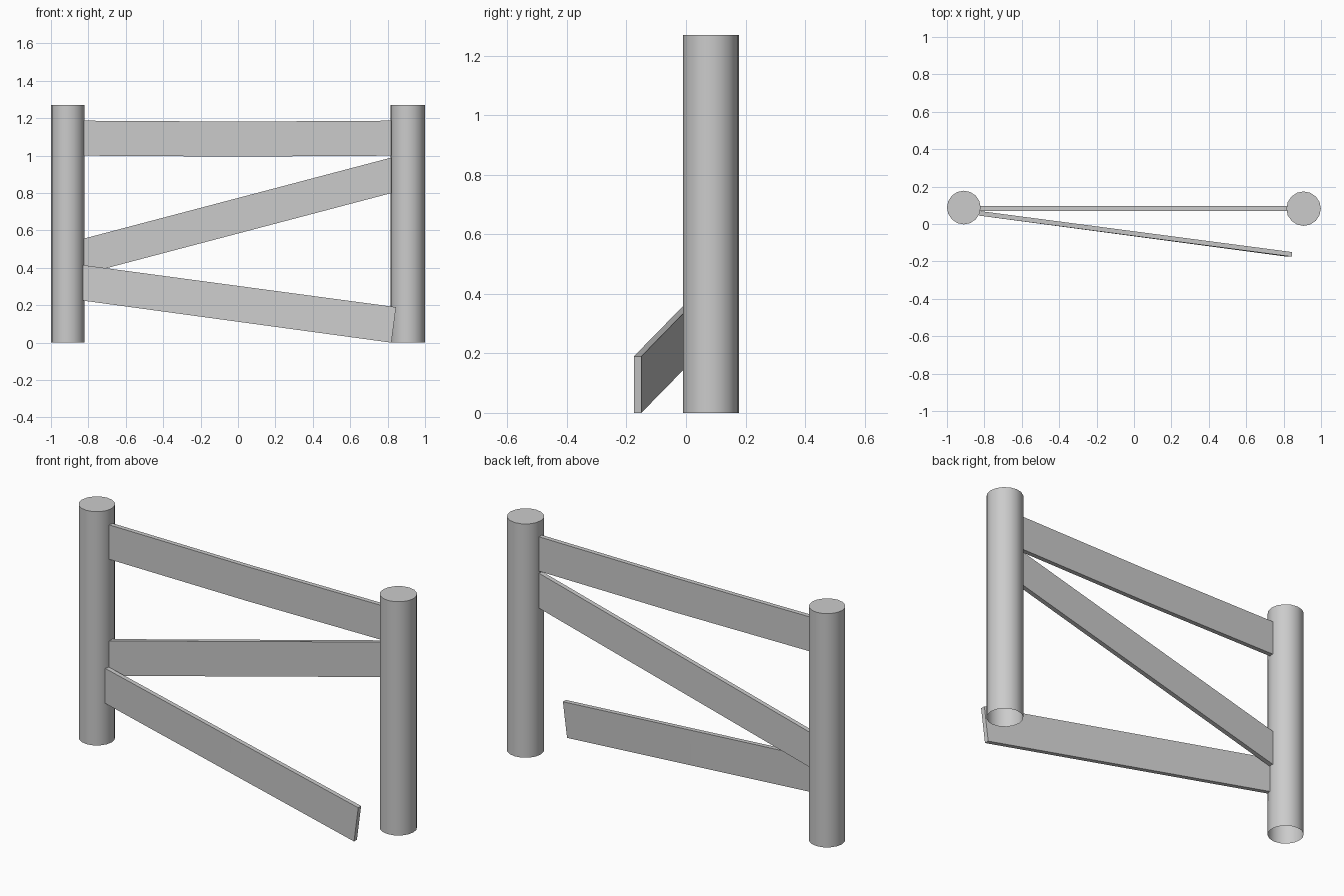
import bpy
import bmesh
from math import radians
from mathutils import Matrix, Vector

cube = bpy.data.objects.get("Cube")
if cube:
    bpy.data.objects.remove(cube, do_unlink=True)

# Single weathered grey colour
GREY = (0.6, 0.6, 0.6, 1.0)
grey = bpy.data.materials.new("light_grey")
grey.use_nodes = True
grey.diffuse_color = GREY
grey.node_tree.nodes["Principled BSDF"].inputs["Base Color"].default_value = GREY

POST_HEIGHT = 1.27
PLANK_THICKNESS = 0.025


def finish(bm, name, smooth=False):
    bmesh.ops.recalc_face_normals(bm, faces=bm.faces)
    mesh = bpy.data.meshes.new(name)
    bm.to_mesh(mesh)
    bm.free()
    mesh.materials.append(grey)
    obj = bpy.data.objects.new(name, mesh)
    bpy.context.collection.objects.link(obj)
    if smooth:
        bpy.ops.object.select_all(action="DESELECT")
        obj.select_set(True)
        bpy.context.view_layer.objects.active = obj
        bpy.ops.object.shade_smooth_by_angle(angle=radians(40))
    return obj


def post(name, x, y, radius):
    """Round post with a closed top and an open foot."""
    bm = bmesh.new()
    bmesh.ops.create_cone(bm, cap_ends=True, segments=16, radius1=radius,
                          radius2=radius, depth=POST_HEIGHT,
                          matrix=Matrix.Translation((x, y, POST_HEIGHT / 2)))
    bm.normal_update()
    foot = [f for f in bm.faces if f.normal.z < -0.9]
    bmesh.ops.delete(bm, geom=foot, context="FACES_ONLY")
    return finish(bm, name, smooth=True)


def plank(name, corners, sag=0.0):
    """Board from its front outline: left bottom, left top, right top, right bottom."""
    lb, lt, rt, rb = (Vector(c) for c in corners)
    back = Vector((0, PLANK_THICKNESS, 0))
    bm = bmesh.new()
    rings = []
    for t in (0, 0.5, 1):
        drop = Vector((0, 0, -sag * 4 * t * (1 - t)))
        low, high = lb.lerp(rb, t) + drop, lt.lerp(rt, t) + drop
        rings.append([bm.verts.new(p) for p in (low, high, high + back, low + back)])
    for a, b in zip(rings, rings[1:]):
        for i in range(4):
            j = (i + 1) % 4
            bm.faces.new((a[i], a[j], b[j], b[i]))
    bm.faces.new(rings[0])
    bm.faces.new(rings[-1])
    return finish(bm, name)


# Upright posts
post("right_post", -0.91, 0.088, 0.09)
post("left_post", 0.907, 0.082, 0.092)

# Top rail, sagging slightly
plank("top_rail", [(-0.84, 0.07, 1.0), (-0.84, 0.07, 1.187),
                   (0.84, 0.07, 1.187), (0.84, 0.07, 1.0)], sag=0.005)

# Slanted middle rail
plank("middle_rail", [(-0.83, 0.07, 0.365), (-0.83, 0.07, 0.555),
                      (0.84, 0.07, 0.995), (0.84, 0.07, 0.805)])

# Loose bottom rail, swung forward and resting on the ground
plank("fallen_rail", [(-0.83, 0.045, 0.225), (-0.83, 0.045, 0.415),
                      (0.845, -0.175, 0.19), (0.82, -0.175, 0.0)])
